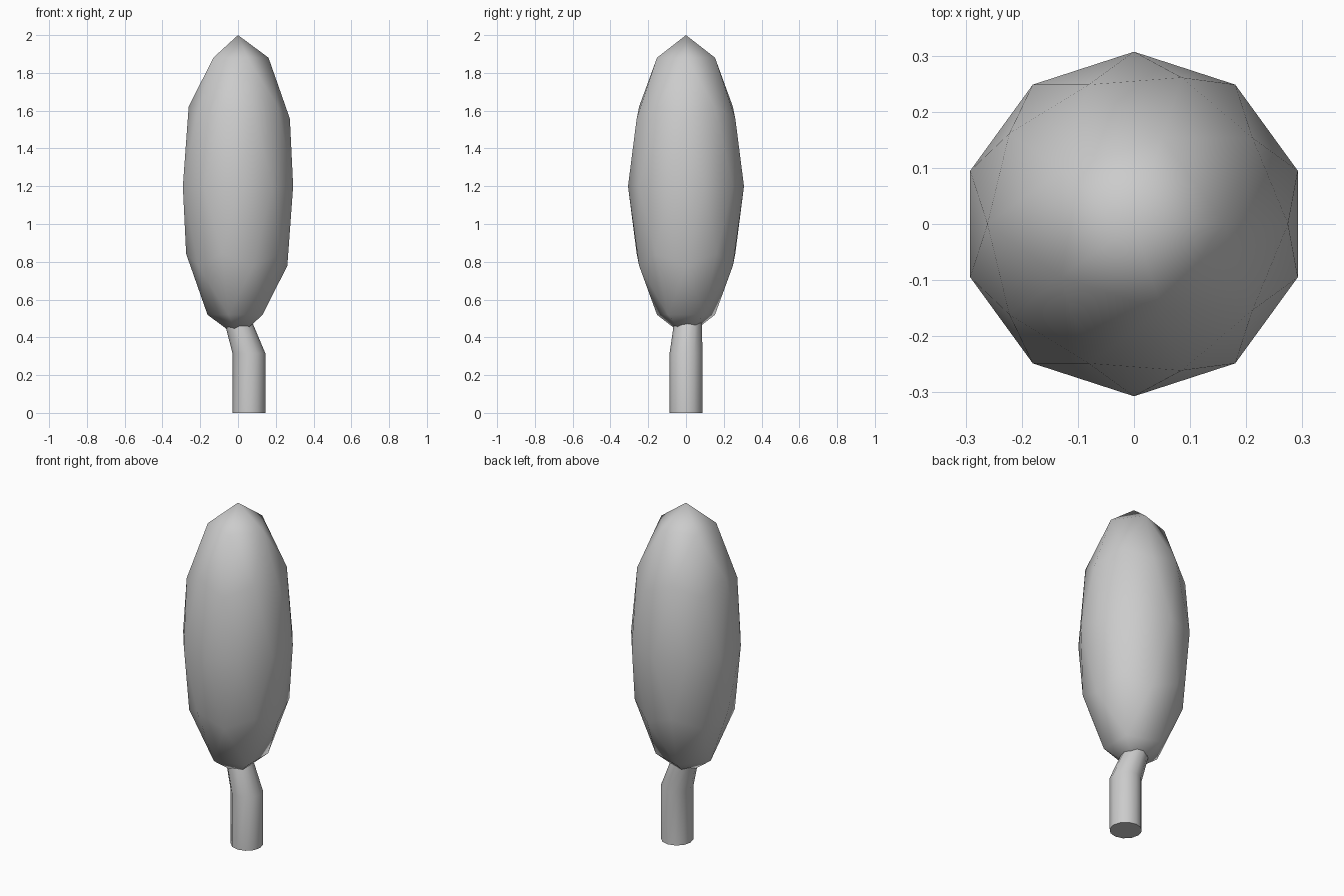
import bpy, bmesh, math

cube = bpy.data.objects.get("Cube")
if cube:
    bpy.data.objects.remove(cube, do_unlink=True)

# One plain grey for the whole tree
grey = bpy.data.materials.new("light grey")
grey.use_nodes = True
colour = (0.6, 0.6, 0.6, 1)
grey.diffuse_color = colour
grey.node_tree.nodes["Principled BSDF"].inputs["Base Color"].default_value = colour

# Crown: tall faceted ball with smooth shading
bpy.ops.mesh.primitive_ico_sphere_add(subdivisions=2, radius=1, location=(0, 0, 1.2))
crown = bpy.context.object
crown.name = "crown"
crown.scale = (0.307, 0.307, 0.8)
bpy.ops.object.transform_apply(location=False, rotation=False, scale=True)
bpy.ops.object.shade_smooth()
crown.data.materials.append(grey)

# Trunk: rings of (x, y, z, radius), upright and then leaning into the crown
SIDES = 12
rings = [(0.058, 0, 0, 0.087), (0.058, 0, 0.315, 0.087), (-0.005, 0.012, 0.5, 0.072)]
bm = bmesh.new()
loops = []
for x, y, z, r in rings:
    loop = []
    for i in range(SIDES):
        a = math.tau * i / SIDES
        loop.append(bm.verts.new((x + r * math.cos(a), y + r * math.sin(a), z)))
    loops.append(loop)
for low, high in zip(loops, loops[1:]):
    for i in range(SIDES):
        j = (i + 1) % SIDES
        bm.faces.new((low[i], low[j], high[j], high[i]))
bm.faces.new(loops[0][::-1])
bm.faces.new(loops[-1])
mesh = bpy.data.meshes.new("trunk")
bm.to_mesh(mesh)
bm.free()
trunk = bpy.data.objects.new("trunk", mesh)
bpy.context.collection.objects.link(trunk)
mesh.materials.append(grey)
bpy.ops.object.select_all(action='DESELECT')
trunk.select_set(True)
bpy.context.view_layer.objects.active = trunk
bpy.ops.object.shade_smooth_by_angle(angle=math.radians(50))
